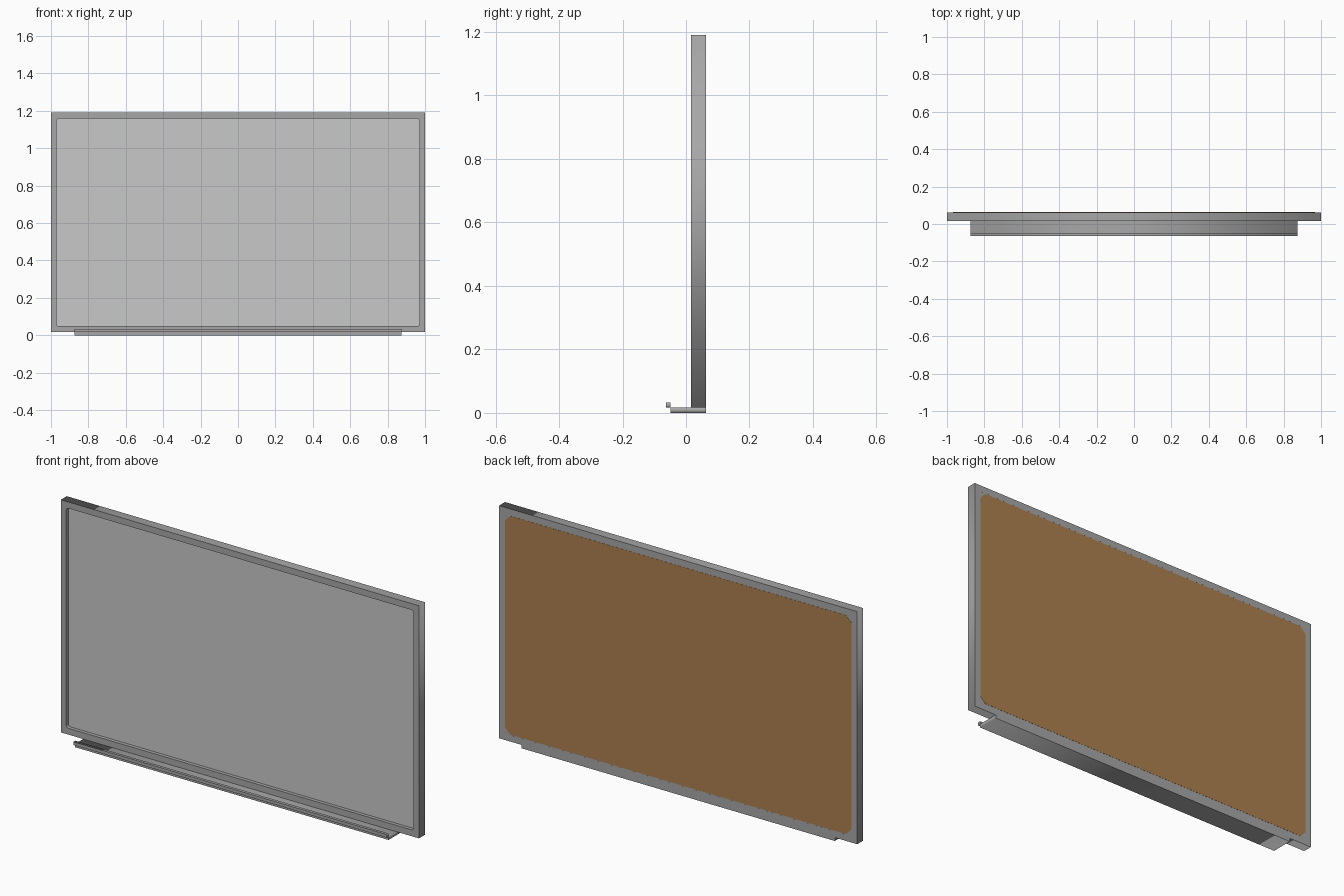
import bpy, math
from mathutils import Matrix

if "Cube" in bpy.data.objects:
    bpy.data.objects.remove(bpy.data.objects["Cube"])

ZC, HX, HZ = 0.604, 0.97, 0.555   # centre height and half size of the opening


def material(name, rgb):
    m = bpy.data.materials.new(name)
    m.diffuse_color = (*rgb, 1)
    m.use_nodes = True
    m.node_tree.nodes["Principled BSDF"].inputs["Base Color"].default_value = m.diffuse_color
    return m


METAL = material("grey metal", (0.39, 0.39, 0.39))
WHITE = material("writing surface grey", (0.58, 0.58, 0.58))
CORK = material("brown backing", (0.42, 0.215, 0.08))


def outline(hx, hz, r=0.0, steps=3):
    """Rectangle with rounded corners (steps=1 gives a chamfer)."""
    if r == 0:
        return [(hx, hz), (-hx, hz), (-hx, -hz), (hx, -hz)]
    pts = []
    for k, (sx, sz) in enumerate([(1, 1), (-1, 1), (-1, -1), (1, -1)]):
        for i in range(steps + 1):
            a = math.pi / 2 * (k + i / steps)
            pts.append((sx * (hx - r) + r * math.cos(a), sz * (hz - r) + r * math.sin(a)))
    return pts


def slab(name, loops, y0, y1, mat, zc=ZC):
    """Filled outline (further loops are holes) extruded from y0 to y1."""
    cu = bpy.data.curves.new(name, "CURVE")
    cu.dimensions = "2D"
    cu.fill_mode = "BOTH"
    cu.extrude = (y1 - y0) / 2
    for pts in loops:
        sp = cu.splines.new("POLY")
        sp.points.add(len(pts) - 1)
        for p, (x, z) in zip(sp.points, pts):
            p.co = (x, z, 0, 1)
        sp.use_cyclic_u = True
    ob = bpy.data.objects.new(name, cu)
    bpy.context.collection.objects.link(ob)
    ob.matrix_world = Matrix.Translation((0, (y0 + y1) / 2, zc)) @ Matrix.Rotation(math.pi / 2, 4, "X")
    bpy.ops.object.select_all(action="DESELECT")
    ob.select_set(True)
    bpy.context.view_layer.objects.active = ob
    bpy.ops.object.convert(target="MESH")
    ob = bpy.context.object
    ob.data.materials.clear()
    ob.data.materials.append(mat)
    return ob


# Frame with rounded opening
slab("frame", [outline(1.0, 0.587), outline(HX, HZ, 0.012)], 0.015, 0.0625, METAL)
# Recessed writing surface and the closed back behind it
slab("writing_surface", [outline(HX, HZ)], 0.033, 0.042, WHITE)
slab("back_plate", [outline(HX, HZ)], 0.042, 0.0623, METAL)
# Brown backing sheet with clipped corners
slab("backing_sheet", [outline(0.967, 0.552, 0.03, 1)], 0.055, 0.0631, CORK)
# Pen tray under the frame, with its front lip
slab("pen_tray", [outline(0.875, 0.0085)], -0.049, 0.0625, METAL, 0.0085)
slab("tray_lip", [outline(0.875, 0.0078)], -0.0635, -0.0485, METAL, 0.0248)
